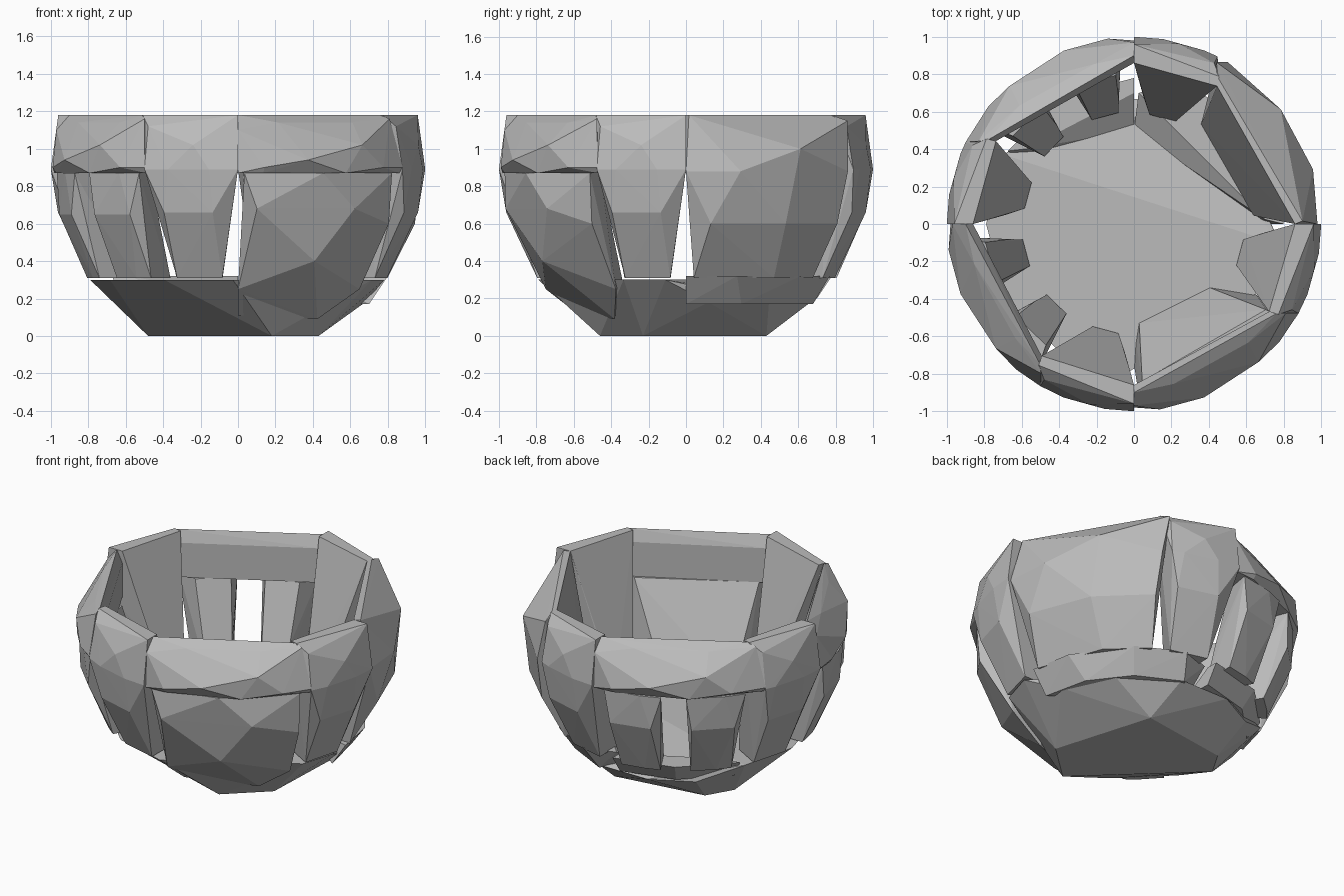
import bpy, bmesh
from math import cos, sin, radians, sqrt
from mathutils import Vector

cube = bpy.data.objects.get("Cube")
if cube:
    bpy.data.objects.remove(cube, do_unlink=True)

stone_grey = bpy.data.materials.new("stone grey")
stone_grey.use_nodes = True
GREY = (0.5, 0.5, 0.5, 1)
stone_grey.diffuse_color = GREY
stone_grey.node_tree.nodes["Principled BSDF"].inputs["Base Color"].default_value = GREY

SPHERE_Z = 0.9                      # the outside follows a unit sphere
TOP, SILL, LINTEL = 1.18, 0.31, 0.87


def polar(angle, z, r=None):
    """Point at an angle in degrees; on the outer sphere if no radius is given."""
    if r is None:
        r = sqrt(1 - (z - SPHERE_Z) ** 2)
    return Vector((r * cos(radians(angle)), r * sin(radians(angle)), z))


def hull(name, points):
    """A faceted stone: the convex hull of its corner points."""
    bm = bmesh.new()
    for p in points:
        bm.verts.new(p)
    res = bmesh.ops.convex_hull(bm, input=bm.verts)
    junk = {g for g in res["geom_interior"] + res["geom_unused"]
            if isinstance(g, bmesh.types.BMVert)}
    bmesh.ops.delete(bm, geom=list(junk), context="VERTS")
    bmesh.ops.recalc_face_normals(bm, faces=bm.faces)
    mesh = bpy.data.meshes.new(name)
    bm.to_mesh(mesh)
    bm.free()
    mesh.materials.append(stone_grey)
    obj = bpy.data.objects.new(name, mesh)
    bpy.context.collection.objects.link(obj)


def stone(name, start, rows):
    """Rows are (height, radius, angles from start)."""
    hull(name, [polar(start + a, z, r) for z, r, angles in rows for a in angles])


# Base: uneven flat foot flaring up to a floor that dips towards the back
foot = [(0.43, -0.23), (0.23, 0.43), (-0.38, 0.34), (-0.48, 0.17), (0.18, -0.46)]
high_rim = [polar(a, 0.3, 0.79) for a in (152, 180, 210, 240, 268, 335, 352)]
low_rim = [polar(a, 0.18, 0.69) for a in (10, 40, 75, 105, 130)]
hull("base", [Vector((x, y, 0)) for x, y in foot] + high_rim + low_rim)

# Four bays of a wide span and a narrow pillar; the seam before each pillar
# runs parallel to an axis, so its outer and inner angles differ
bays = {"left": (0, 63.5, 59), "back": (90, 64, 59),
        "right": (180, 60, 55), "front": (270, 61.5, 57)}

for name, (start, outer, inner) in bays.items():
    # Tall pillar, ridged at the top and tapering downwards
    stone(name + "_pillar", start, [
        (TOP, 0.86, (inner, 90)),
        (TOP, 0.91, (inner + 1,)),
        (TOP, 0.96, (90,)),
        (1.12, 0.96, (outer,)),
        (1.02, None, (76,)),
        (0.89, None, (outer, 68, 81, 90)),
        (LINTEL, 0.8, (inner + 4, 88)),
        (0.66, None, (66, 82)),
        (0.62, 0.69, (64, 86)),
        (SILL, 0.8, (66, 84)),
        (SILL, 0.59, (68, 82)),
    ])

for name in ("back", "right", "front"):
    start, outer, inner = bays[name]
    # Lintel with bevelled inner and outer top edges
    stone(name + "_lintel", start, [
        (TOP, 0.9, (0, inner + 1)),
        (1.1, 0.86, (0, inner)),
        (1.16, 0.94, (outer - 2,)),
        (1.1, 0.97, (0,)),
        (1.14, 0.88, (14, 44)),
        (1.02, None, (42,)),
        (0.94, None, (22,)),
        (0.9, None, (8, 51, outer)),
        (LINTEL, 0.98, (0, 8, 36, outer)),
        (LINTEL, 0.86, (0, inner)),
    ])

# Pairs of short columns under two lintels
for name in ("back", "right"):
    for number, middle in enumerate((15, 46), 1):
        stone(f"{name}_column_{number}", bays[name][0] + middle, [
            (LINTEL, 0.97, (-11, 3, 11)),
            (LINTEL, 0.8, (-8, 8)),
            (0.65, 0.96, (-9, 7)),
            (0.5, 0.67, (-8, 7)),
            (SILL, 0.81, (-9, 2, 9)),
            (SILL, 0.6, (-7, 7)),
        ])

# Broad infill stone, sunk into the base
stone("front_infill", 270, [
    (LINTEL, 0.97, (2, 28, 58)),
    (LINTEL, 0.84, (3, 57)),
    (0.68, 0.97, (6, 40)),
    (0.6, 0.95, (58,)),
    (0.4, 0.87, (28,)),
    (0.25, 0.75, (0, 60)),
    (0.09, 0.57, (48,)),
    (0.11, 0.57, (0,)),
    (0.3, 0.53, (3, 50)),
    (0.3, 0.71, (58,)),
])

# Full height wall slab with a steep outer bevel
stone("wall_slab", 0, [
    (TOP, 0.86, (0, 59)),
    (TOP, 0.9, (1, 60)),
    (1.15, 0.97, (63,)),
    (1.0, None, (38,)),
    (0.88, 0.98, (0,)),
    (0.88, None, (17, 60)),
    (0.6, None, (8, 34, 58)),
    (SILL, 0.8, (3, 36, 58)),
    (SILL, 0.64, (4, 56)),
])

# Sill blocks on the low side of the base
stone("wall_sill", 0, [
    (0.32, 0.8, (0, 20, 50, 74)),
    (0.32, 0.7, (2, 88)),
    (0.17, 0.7, (0, 25, 50, 76)),
    (0.2, 0.65, (2,)),
    (0.2, 0.5, (90,)),
])
stone("back_sill", 90, [
    (0.32, 0.78, (0, 30, 60)),
    (0.32, 0.7, (0, 55)),
    (0.2, 0.7, (0, 30, 60)),
    (0.2, 0.5, (0, 43)),
])
